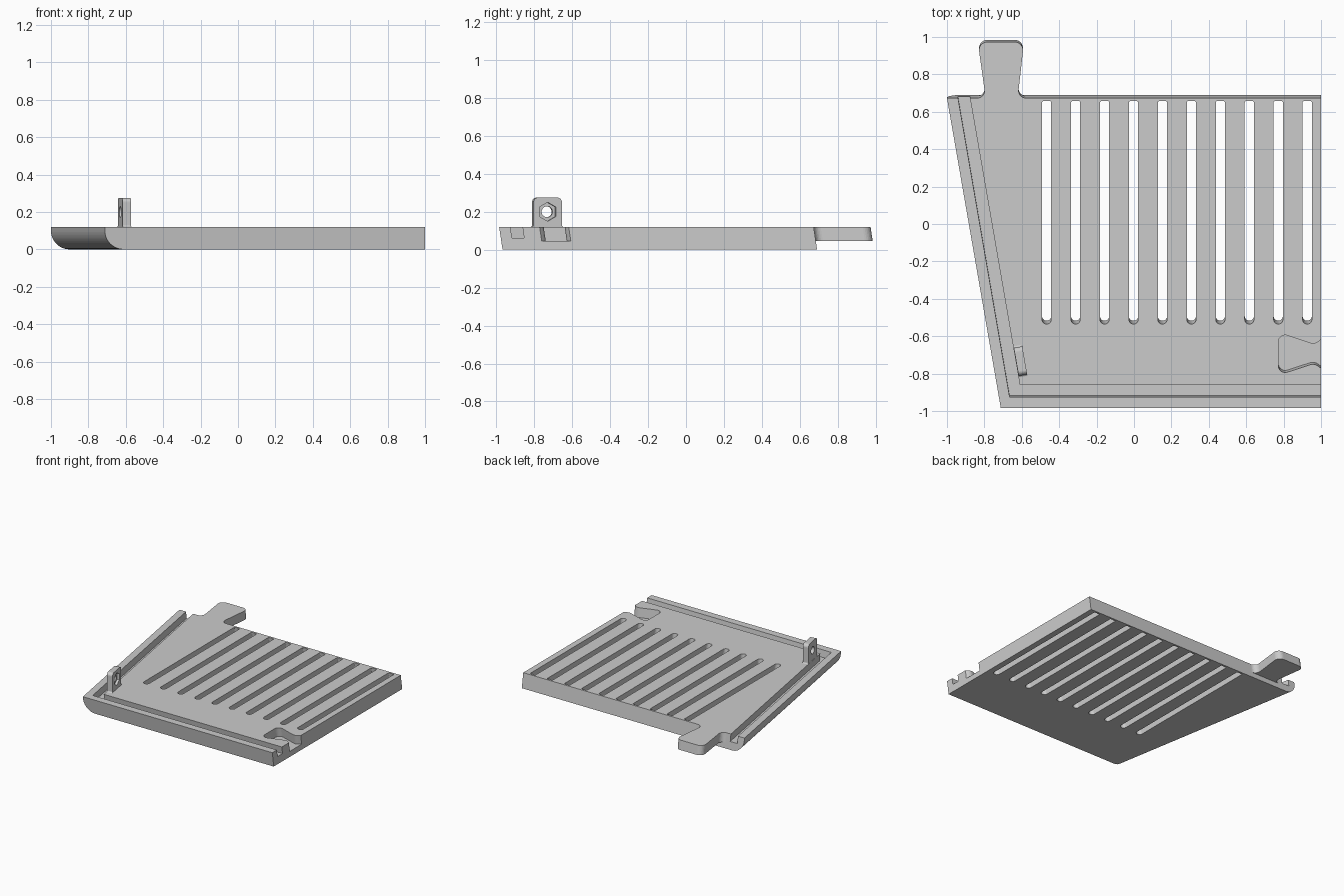
import bpy, bmesh
from math import sin, cos, pi, radians
from mathutils import Vector, Matrix

cube = bpy.data.objects.get("Cube")
if cube:
    bpy.data.objects.remove(cube)

grey = bpy.data.materials.new("mid grey")
grey.use_nodes = True
grey.diffuse_color = (0.6, 0.6, 0.6, 1)
grey.node_tree.nodes["Principled BSDF"].inputs["Base Color"].default_value = (0.6, 0.6, 0.6, 1)

THICK, TAB_Z, GROOVE_Z, OVER = 0.12, 0.045, 0.063, 0.2
BACK, FRONT = 0.673, -0.985


def rounded(points, steps=8):
    """Outline in which each (x, y, d) corner becomes an arc starting d from it."""
    out = []
    for i, p in enumerate(points):
        c = Vector(p[:2])
        if len(p) == 2:
            out.append(c)
            continue
        u = (Vector(points[i - 1][:2]) - c).normalized()
        v = (Vector(points[(i + 1) % len(points)][:2]) - c).normalized()
        w = sin(u.angle(v) / 2)
        a, b = c + u * p[2], c + v * p[2]
        for k in range(steps + 1):
            t = k / steps
            wa, wc, wb = (1 - t) ** 2, 2 * t * (1 - t) * w, t * t
            out.append((a * wa + c * wc + b * wb) / (wa + wc + wb))
    return out


def loft(name, start, end):
    """Closed solid between two matching outlines."""
    bm = bmesh.new()
    low = [bm.verts.new(p) for p in start]
    high = [bm.verts.new(p) for p in end]
    bm.faces.new(low[::-1])
    bm.faces.new(high)
    for i in range(len(low)):
        bm.faces.new((low[i - 1], low[i], high[i], high[i - 1]))
    bmesh.ops.recalc_face_normals(bm, faces=bm.faces[:])
    me = bpy.data.meshes.new(name)
    bm.to_mesh(me)
    bm.free()
    me.materials.append(grey)
    ob = bpy.data.objects.new(name, me)
    bpy.context.scene.collection.objects.link(ob)
    return ob


def prism(name, outline, z0, z1):
    return loft(name, [(x, y, z0) for x, y in outline], [(x, y, z1) for x, y in outline])


def ring(x, y, r, n, turn=0):
    return [(x + r * cos(turn + 2 * pi * k / n), y + r * sin(turn + 2 * pi * k / n)) for k in range(n)]


def cut(ob, outline, z0, z1):
    cutter = prism("cutter", outline, z0, z1)
    cutter.hide_render = True
    mod = ob.modifiers.new("cut", "BOOLEAN")
    mod.operation, mod.object = "DIFFERENCE", cutter
    # Fall back to the second solver if the first gives nothing
    for solver in ("EXACT", "FLOAT"):
        mod.solver = solver
        bpy.context.view_layer.update()
        deps = bpy.context.evaluated_depsgraph_get()
        me = bpy.data.meshes.new_from_object(ob.evaluated_get(deps))
        if len(me.polygons):
            ob.data = me
            break
    ob.modifiers.clear()
    bpy.data.objects.remove(cutter)


def section(left, y):
    """Plate cross-section whose left lower edge is rounded."""
    r = 0.1
    arc = [(left + r - r * cos(a), y, r - r * sin(a)) for a in (pi / 2 * k / 20 for k in range(21))]
    return [(1, y, 0), (1, y, THICK), (left, y, THICK)] + arc


# Plate with one slanted, rounded side
plate = loft("vented_plate", section(-0.712, FRONT), section(-1, BACK))

# Groove along the slanted and front sides
cut(plate, [(-0.949, 0.72), (-0.665, -0.926), (1.1, -0.926),
            (1.1, -0.862), (-0.61, -0.862), (-0.885, 0.72)], GROOVE_Z, OVER)

# Flared socket in the right side
cut(plate, rounded([
    (1.05, -0.58), (0.965, -0.645, 0.025), (0.772, -0.58, 0.05),
    (0.772, -0.808, 0.05), (0.965, -0.745, 0.025), (1.05, -0.81)]), TAB_Z, OVER)

# Row of vent slots, rounded at the front end
for i in range(10):
    x, r = -0.467 + 0.1548 * i, 0.0245
    cut(plate, rounded([(x + r, 0.657, 0.008), (x - r, 0.657, 0.008),
                        (x - r, -0.535, r * 0.98), (x + r, -0.535, r * 0.98)]), -0.1, OVER)

# Flared joining tab
tab = prism("joining_tab", rounded([
    (-0.622, BACK, 0.045), (-0.588, 0.973, 0.05),
    (-0.835, 0.973, 0.05), (-0.793, BACK, 0.045),
    (-0.87, BACK), (-0.87, BACK - 0.001), (-0.56, BACK - 0.001), (-0.56, BACK)]), TAB_Z, THICK)

# Lean the ends backwards toward the underside
for part in (plate, tab):
    for v in part.data.vertices:
        v.co.y += (THICK - v.co.z) * 0.15

# Upright lug with a bolt hole and a hexagonal nut recess
right = [(0.086, 0.1), (0.086, THICK), (0.076, THICK, 0.01), (0.076, 0.275, 0.025)]
left = [(-p[0], *p[1:]) for p in reversed(right)]
lug = prism("bolt_lug", rounded(right + left), -0.023, 0.023)
cut(lug, ring(0, 0.2, 0.029, 32), -0.1, 0.1)
cut(lug, ring(0, 0.2, 0.05, 6, pi / 2), 0.003, 0.1)
stand = Matrix(((0, 0, 1), (1, 0, 0), (0, 1, 0))).to_4x4()
lug.data.transform(Matrix.Translation((-0.607, -0.733, 0)) @ Matrix.Rotation(radians(9.86), 4, "Z") @ stand)
